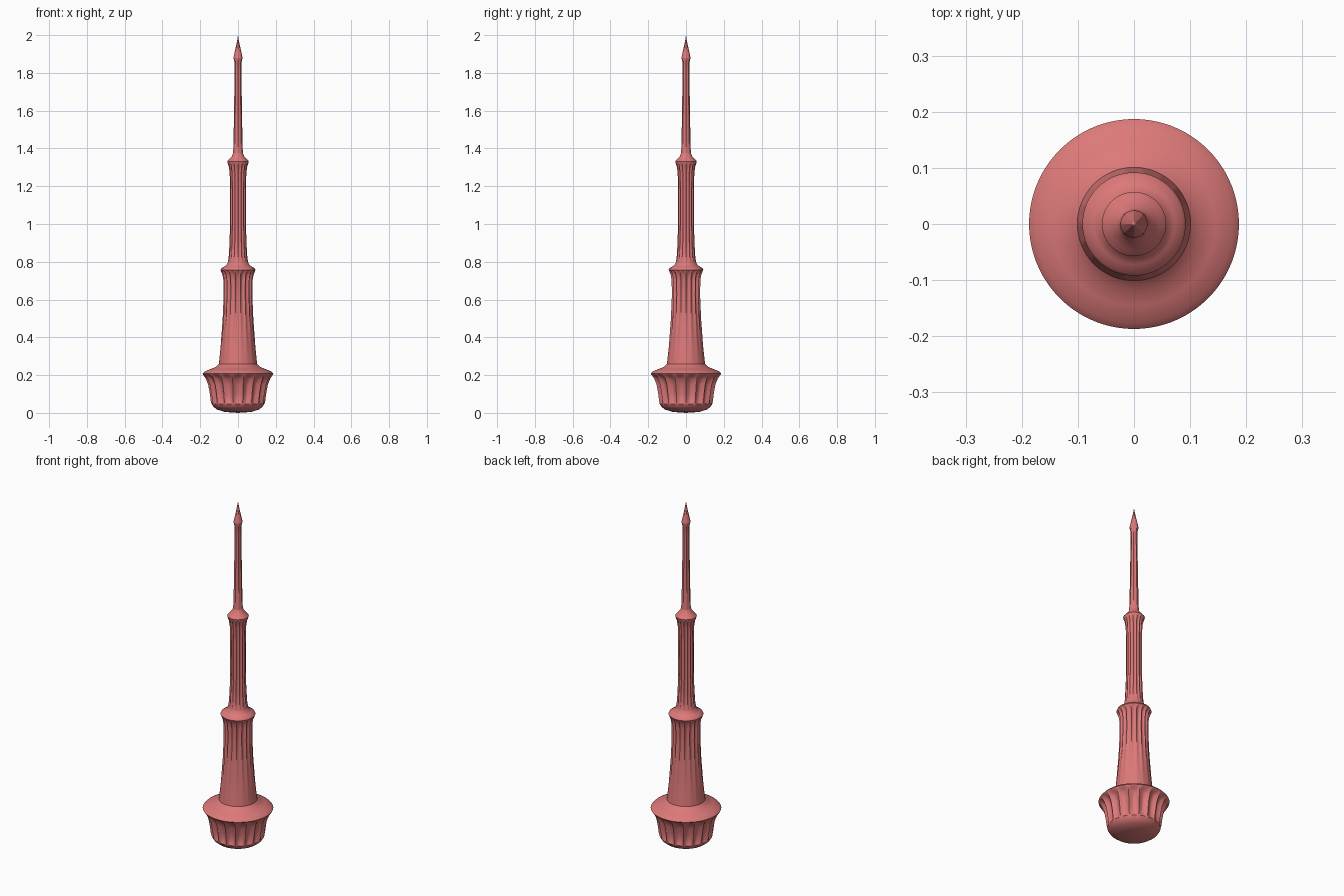
import bpy, bmesh
from math import sin, cos, pi, radians

cube = bpy.data.objects.get("Cube")
if cube:
    bpy.data.objects.remove(cube, do_unlink=True)

STONE = (0.72, 0.19, 0.19, 1)
stone = bpy.data.materials.new("rose stone")
stone.use_nodes = True
stone.diffuse_color = STONE
bsdf = stone.node_tree.nodes["Principled BSDF"]
bsdf.inputs["Base Color"].default_value = STONE
bsdf.inputs["Roughness"].default_value = 0.7

STEPS = 144


def fluted_lathe(name, profile, flutes):
    """Spin (height, radius, flute depth) points; depth carves scalloped grooves."""
    bm = bmesh.new()
    rings = []
    for z, radius, depth in profile:
        if radius == 0:
            rings.append([bm.verts.new((0, 0, z))] * STEPS)
            continue
        ring = []
        for i in range(STEPS):
            a = 2 * pi * i / STEPS
            r = radius - depth * abs(sin(flutes * a / 2))
            ring.append(bm.verts.new((r * cos(a), r * sin(a), z)))
        rings.append(ring)
    for low, high in zip(rings, rings[1:]):
        for i in range(STEPS):
            j = (i + 1) % STEPS
            corners = list(dict.fromkeys((low[i], low[j], high[j], high[i])))
            bm.faces.new(corners)
    bmesh.ops.recalc_face_normals(bm, faces=bm.faces)
    mesh = bpy.data.meshes.new(name)
    bm.to_mesh(mesh)
    bm.free()
    mesh.materials.append(stone)
    obj = bpy.data.objects.new(name, mesh)
    bpy.context.collection.objects.link(obj)
    bpy.ops.object.select_all(action="DESELECT")
    obj.select_set(True)
    bpy.context.view_layer.objects.active = obj
    bpy.ops.object.shade_smooth_by_angle(angle=radians(38))
    return obj


# Bowl-shaped foot with deep flutes and a sloping shoulder
fluted_lathe("fluted_base", [
    (0, 0, 0), (.005, .07, 0), (.018, .112, 0), (.032, .13, 0), (.048, .14, 0),
    (.06, .144, .012), (.1, .149, .016), (.15, .158, .017), (.18, .17, .016),
    (.195, .18, .011), (.202, .185, .003), (.208, .187, 0), (.22, .176, 0),
    (.232, .145, 0), (.243, .118, 0), (.26, .101, 0)], 18)

# Lower shaft, flutes fading in toward its flared collar
fluted_lathe("lower_shaft", [
    (.26, .101, 0), (.35, .092, .001), (.5, .081, .005), (.62, .076, .008),
    (.7, .077, .01), (.73, .082, .01), (.748, .089, .006), (.757, .092, 0),
    (.766, .088, 0), (.775, .072, 0), (.785, .059, 0), (.8, .053, 0)], 18)

# Middle shaft with a smaller collar
fluted_lathe("middle_shaft", [
    (.8, .053, 0), (.83, .049, .004), (.9, .045, .005), (1, .042, .005),
    (1.18, .042, .005), (1.27, .044, .005), (1.305, .049, .005),
    (1.325, .056, .001), (1.332, .057, 0), (1.345, .046, 0), (1.358, .033, 0),
    (1.375, .026, 0)], 16)

# Slender spire shaft
fluted_lathe("upper_shaft", [
    (1.375, .026, 0), (1.42, .024, .002), (1.6, .021, .003), (1.8, .018, .003),
    (1.85, .018, .002), (1.88, .024, 0)], 8)

# Pointed finial
fluted_lathe("finial", [
    (1.88, .024, 0), (1.895, .021, .001), (1.94, .011, .001), (1.975, .004, 0),
    (2, 0, 0)], 8)
